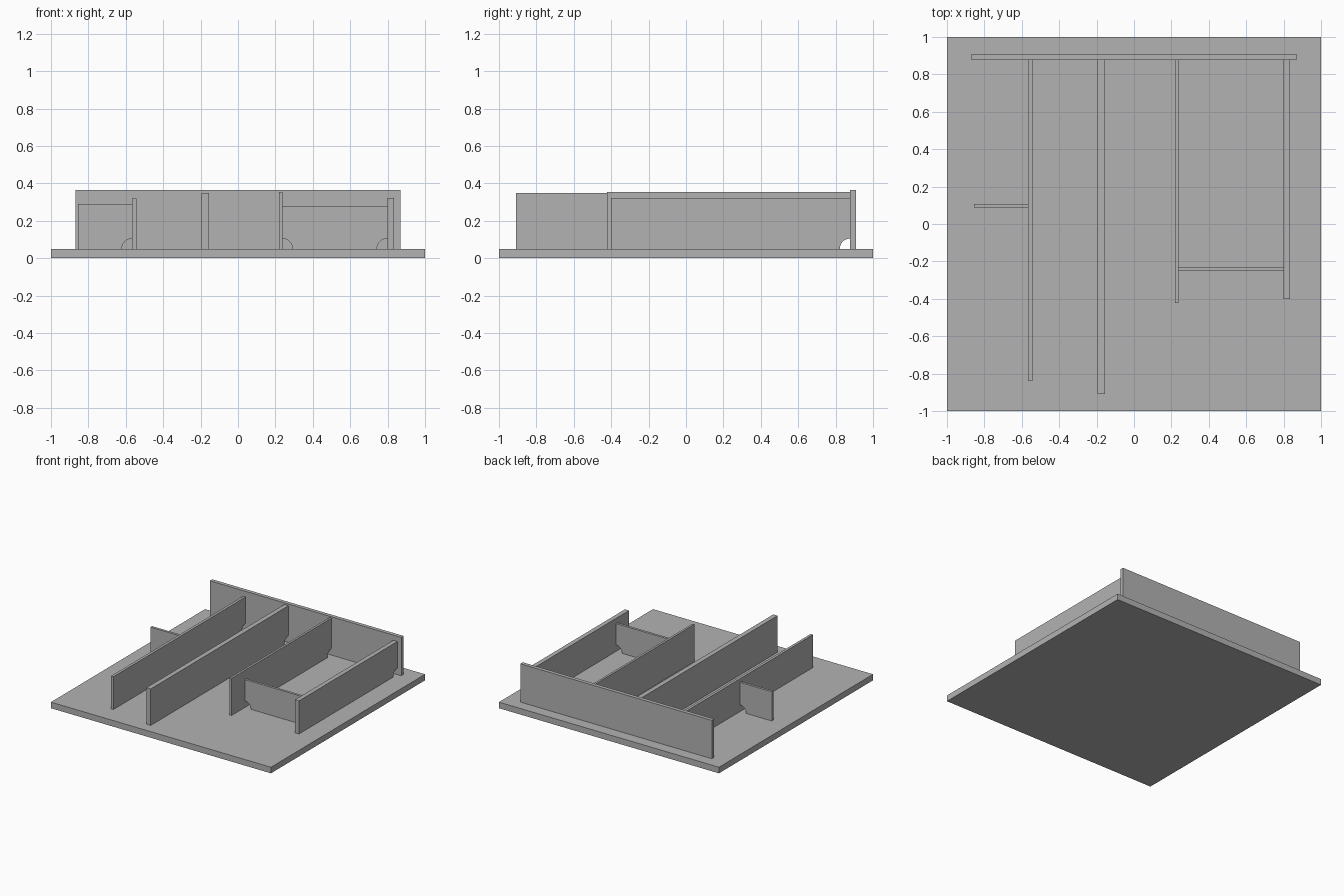
import bpy
import math

cube = bpy.data.objects.get("Cube")
if cube:
    bpy.data.objects.remove(cube, do_unlink=True)

GREY = (0.45, 0.45, 0.45, 1)
steel = bpy.data.materials.new("plain grey")
steel.use_nodes = True
steel.diffuse_color = GREY
steel.node_tree.nodes["Principled BSDF"].inputs["Base Color"].default_value = GREY

PLATE_TOP = 0.05
GIRDER_FACE = 0.877
SCALLOP = 0.055


def extrude(name, outline, place, low, high):
    """Solid from a side outline (u, z), swept from low to high."""
    n = len(outline)
    verts = [place(u, z, t) for t in (low, high) for u, z in outline]
    faces = [tuple(range(n)), tuple(range(2 * n - 1, n - 1, -1))]
    faces += [(i, i + n, (i + 1) % n + n, (i + 1) % n) for i in range(n)]
    mesh = bpy.data.meshes.new(name)
    mesh.from_pydata(verts, [], faces)
    mesh.materials.append(steel)
    # Make the face normals point outwards
    import bmesh
    bm = bmesh.new()
    bm.from_mesh(mesh)
    bmesh.ops.recalc_face_normals(bm, faces=bm.faces)
    bm.to_mesh(mesh)
    bm.free()
    obj = bpy.data.objects.new(name, mesh)
    bpy.context.collection.objects.link(obj)
    return obj


def web(start, end, top, cut_start=False, cut_end=False, steps=12):
    """Upright plate outline with quarter-round scallops in its lower corners."""
    arc = [(SCALLOP * math.cos(a), PLATE_TOP + SCALLOP * math.sin(a))
           for a in (math.pi / 2 * i / steps for i in range(steps + 1))]
    left = [(start + u, z) for u, z in reversed(arc)] if cut_start else [(start, PLATE_TOP)]
    right = [(end - u, z) for u, z in arc] if cut_end else [(end, PLATE_TOP)]
    return left + right + [(end, top), (start, top)]


def along_y(u, z, t):
    return (t, u, z)


def along_x(u, z, t):
    return (u, t, z)


# Base plate and rear girder
extrude("base_plate", [(-1, 0), (1, 0), (1, PLATE_TOP), (-1, PLATE_TOP)], along_x, -1, 1)
extrude("rear_girder", web(-0.87, 0.87, 0.365), along_x, GIRDER_FACE, 0.908)

# Long stiffeners, scalloped where they meet the girder
for name, x0, x1, front, top in (
    ("right_outer_stiffener", -0.566, -0.544, -0.84, 0.32),
    ("right_inner_stiffener", -0.195, -0.156, -0.91, 0.35),
    ("left_inner_stiffener", 0.219, 0.237, -0.423, 0.355),
    ("left_outer_stiffener", 0.798, 0.835, -0.4, 0.322),
):
    extrude(name, web(front, GIRDER_FACE, top, cut_end=True), along_y, x0, x1)

# Short cross brackets, scalloped where they meet the stiffeners
extrude("right_bracket", web(-0.855, -0.566, 0.29, cut_end=True), along_x, 0.087, 0.107)
extrude("left_bracket", web(0.237, 0.798, 0.28, True, True), along_x, -0.25, -0.23)
